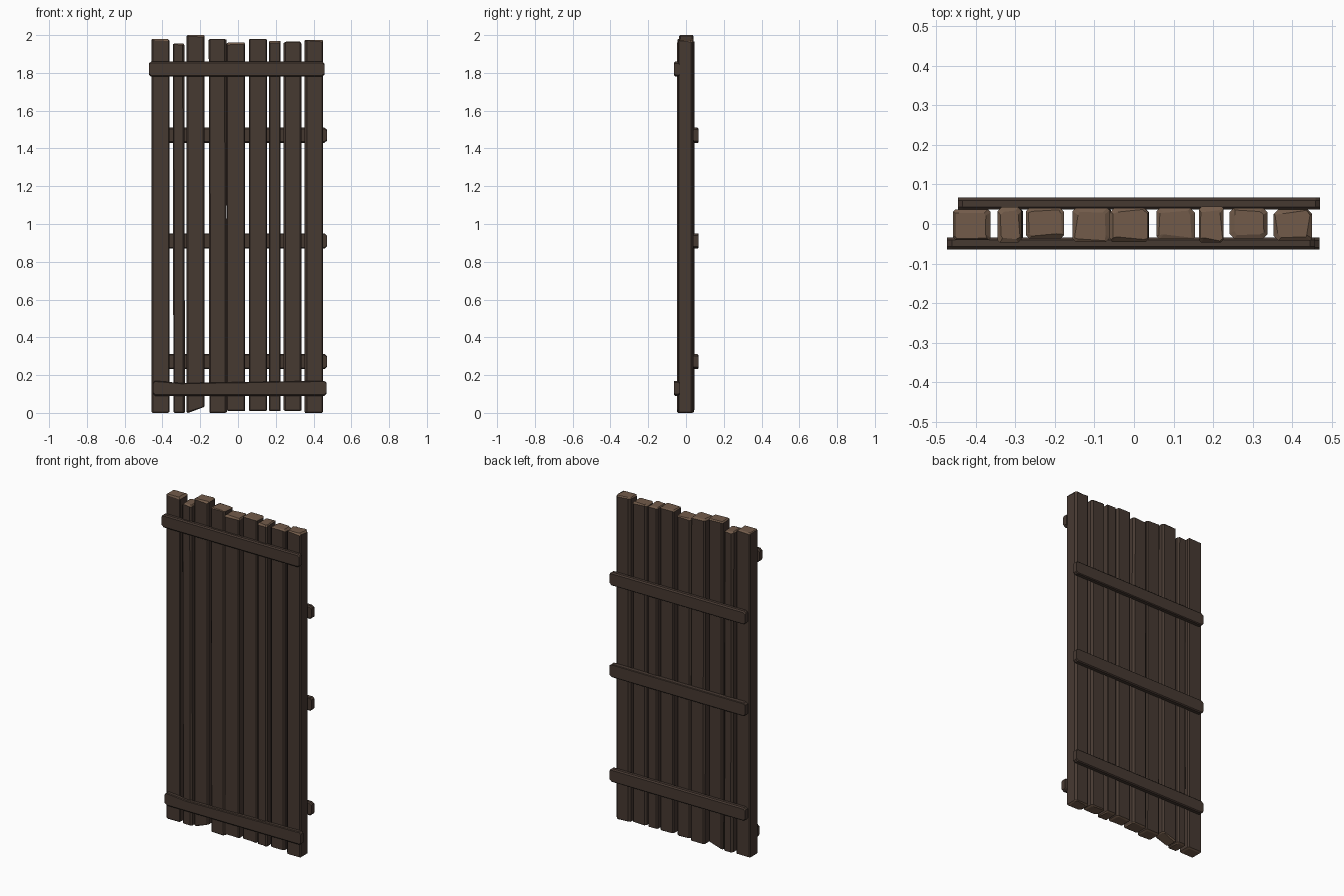
import bpy, bmesh, random
from mathutils import Vector

random.seed(4)
cube = bpy.data.objects.get("Cube")
if cube:
    bpy.data.objects.remove(cube, do_unlink=True)


def material(name, color):
    m = bpy.data.materials.new(name)
    m.use_nodes = True
    m.diffuse_color = (*color, 1)
    m.node_tree.nodes["Principled BSDF"].inputs["Base Color"].default_value = (*color, 1)
    return m


bark = material("dark wood", (0.062, 0.041, 0.031))
grain = material("cut end wood", (0.168, 0.105, 0.068))


def section(u0, u1, v0, v1, cuts):
    """Rectangle with each corner chamfered by its own amount."""
    pts = []
    for (u, v, su, sv), c in zip(((u0, v0, 1, 1), (u1, v0, -1, 1), (u1, v1, -1, -1), (u0, v1, 1, -1)), cuts):
        pair = [(u, v + sv * c), (u + su * c, v)]
        pts += pair if su == sv else pair[::-1]
    return pts


def loft(name, rings, mats, light_ends):
    """Skin a list of rings, cap both ends, colour the worn end faces."""
    bm = bmesh.new()
    loops = [[bm.verts.new(p) for p in ring] for ring in rings]
    n = len(loops[0])
    last = len(loops) - 2
    for k, (a, b) in enumerate(zip(loops, loops[1:])):
        for i in range(n):
            f = bm.faces.new((a[i], a[(i + 1) % n], b[(i + 1) % n], b[i]))
            f.material_index = int(light_ends and k in (0, last))
    for cap in (loops[0][::-1], loops[-1]):
        bm.faces.new(cap).material_index = int(light_ends)
    bmesh.ops.recalc_face_normals(bm, faces=bm.faces)
    me = bpy.data.meshes.new(name)
    bm.to_mesh(me)
    bm.free()
    for m in mats:
        me.materials.append(m)
    ob = bpy.data.objects.new(name, me)
    bpy.context.collection.objects.link(ob)


def plank(i, x0, x1, y0, y1, z0, z1, lean, skew):
    cuts = [random.uniform(0.004, 0.012) for _ in range(4)]
    drop = [random.uniform(0.003, 0.012) for _ in range(8)]
    inset = [random.uniform(0.06, 0.3) for _ in range(8)]
    mid = Vector(((x0 + x1) / 2, (y0 + y1) / 2))
    pts = [Vector(p) for p in section(x0, x1, y0, y1, cuts)]
    worn = [p.lerp(mid, t) for p, t in zip(pts, inset)]
    chip = [skew * (p.x - x0) / (x1 - x0) for p in pts]
    rings = [
        [(p.x + lean, p.y, z0 + c) for p, c in zip(worn, chip)],
        [(p.x + lean, p.y, z0 + 0.005 + c) for p, c in zip(pts, chip)],
        [(p.x, p.y, z1 - d) for p, d in zip(pts, drop)],
        [(p.x, p.y, z1) for p in worn],
    ]
    loft(f"plank_{i}", rings, (bark, grain), True)


def batten(name, x0, x1, y0, y1, z0, z1, sag):
    cuts = [random.uniform(0.003, 0.008) for _ in range(4)]
    rings = []
    # Blunt ends, with a slight bend part way along the board
    for x, shrink, dz in ((x0, 0.75, 0), (x0 + 0.012, 1, 0), (x0 + 0.15, 1, sag),
                          (x1 - 0.012, 1, 0), (x1, 0.75, 0)):
        h = (z1 - z0) / 2 * shrink
        zc = (z0 + z1) / 2
        rings.append([(x, y, z + (dz if z > zc else 0)) for y, z in section(y0, y1, zc - h, zc + h, cuts)])
    loft(name, rings, (bark,), False)


# Upright planks: x range, y range, z range, lean of the foot, chipped foot
planks = (
    (-0.457, -0.362, -0.040, 0.037, 0.0, 1.98, 0.0, 0.0),
    (-0.345, -0.284, -0.047, 0.043, 0.0, 1.955, 0.003, 0.0),
    (-0.273, -0.177, -0.036, 0.040, 0.0, 2.0, 0.0, 0.03),
    (-0.155, -0.061, -0.045, 0.041, 0.0, 1.98, 0.003, 0.0),
    (-0.060, 0.037, -0.045, 0.041, 0.01, 1.96, 0.001, 0.0),
    (0.057, 0.154, -0.038, 0.040, 0.01, 1.98, 0.0, 0.0),
    (0.164, 0.226, -0.047, 0.044, 0.01, 1.97, 0.0, 0.0),
    (0.241, 0.337, -0.036, 0.040, 0.01, 1.965, 0.0, 0.0),
    (0.353, 0.450, -0.042, 0.037, 0.0, 1.975, 0.0, 0.0),
)
for i, p in enumerate(planks, 1):
    plank(i, *p)

# Cross battens: two on the front, three on the back
batten("front_batten_top", -0.472, 0.457, -0.064, -0.034, 1.78, 1.86, 0.0)
batten("front_batten_bottom", -0.45, 0.468, -0.064, -0.034, 0.09, 0.17, -0.012)
for name, z in (("top", 1.47), ("middle", 0.91), ("bottom", 0.272)):
    batten("back_batten_" + name, -0.445, 0.47, 0.036, 0.067, z - 0.04, z + 0.04, 0.0)
